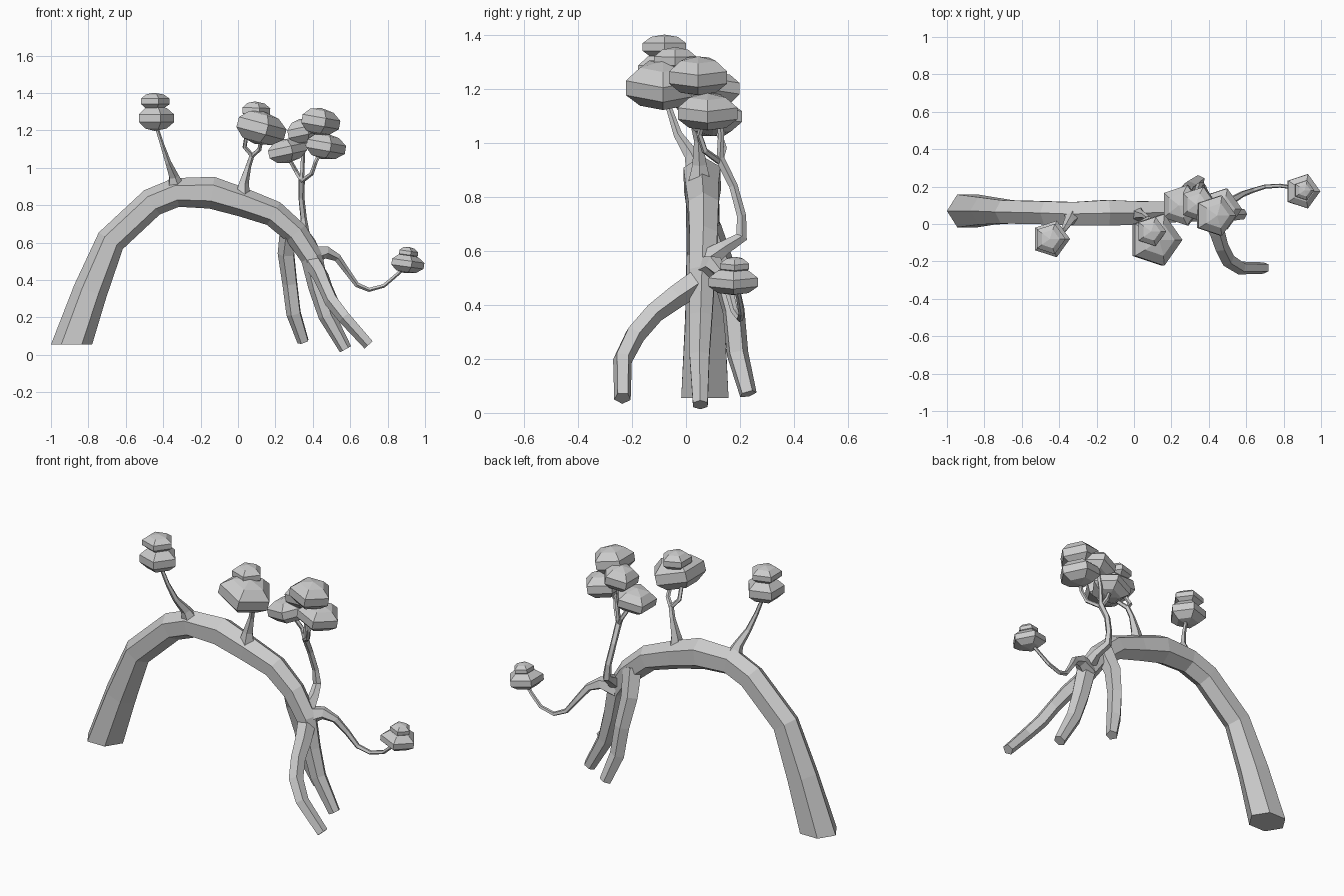
import bpy, bmesh
from math import cos, sin, pi, radians
from mathutils import Vector, Matrix


def finish(name, bm):
    bmesh.ops.recalc_face_normals(bm, faces=bm.faces)
    mesh = bpy.data.meshes.new(name)
    bm.to_mesh(mesh)
    bm.free()
    obj = bpy.data.objects.new(name, mesh)
    bpy.context.collection.objects.link(obj)
    return obj


def limb(name, pts, sides=5, width=1.0, start=None):
    """Tapered faceted tube through (x, y, z, radius) points."""
    bm = bmesh.new()
    p = [Vector(q[:3]) for q in pts]
    side, rings = Vector((0, 1, 0)), []
    for i, c in enumerate(p):
        a, b = p[max(i - 1, 0)], p[min(i + 1, len(p) - 1)]
        t = (b - a).normalized()
        if i and i < len(p) - 1:
            t = ((c - a).normalized() + (b - c).normalized()).normalized()
        if i == 0 and start:
            t = Vector(start)
        side = (side - t * side.dot(t)).normalized()
        up = side.cross(t)
        r = pts[i][3]
        rings.append([bm.verts.new(c + up * r * cos(2 * pi * k / sides)
                                   + side * r * width * sin(2 * pi * k / sides))
                      for k in range(sides)])
    for lo, hi in zip(rings, rings[1:]):
        for k in range(sides):
            n = (k + 1) % sides
            bm.faces.new((lo[k], lo[n], hi[n], hi[k]))
    bm.faces.new(rings[0])
    bm.faces.new(rings[-1])
    return finish(name, bm)


def foliage(name, x, y, z, r, h, tilt=0):
    """Squashed five-sided ball of leaves; r and h are half sizes."""
    bm = bmesh.new()
    rings = []
    for j in range(1, 5):
        a = pi * j / 5
        rings.append([bm.verts.new((r * sin(a) / 0.951 * cos(2 * pi * k / 5),
                                    r * sin(a) / 0.951 * sin(2 * pi * k / 5),
                                    h * cos(a))) for k in range(5)])
    top, bottom = bm.verts.new((0, 0, h)), bm.verts.new((0, 0, -h))
    for k in range(5):
        n = (k + 1) % 5
        bm.faces.new((top, rings[0][k], rings[0][n]))
        bm.faces.new((bottom, rings[3][n], rings[3][k]))
        for u, v in zip(rings, rings[1:]):
            bm.faces.new((u[k], v[k], v[n], u[n]))
    bm.transform(Matrix.Translation((x, y, z)) @ Matrix.Rotation(radians(tilt), 4, 'Y'))
    return finish(name, bm)


# Arched trunk running down into the middle root
limb("trunk", [
    (-0.89, 0.07, 0.055, 0.11), (-0.79, 0.07, 0.34, 0.092), (-0.68, 0.065, 0.61, 0.078),
    (-0.46, 0.06, 0.815, 0.077), (-0.33, 0.055, 0.868, 0.078), (-0.14, 0.06, 0.867, 0.086),
    (0.025, 0.06, 0.815, 0.077), (0.19, 0.065, 0.755, 0.07), (0.31, 0.065, 0.65, 0.065),
    (0.395, 0.06, 0.52, 0.06), (0.43, 0.055, 0.36, 0.053), (0.475, 0.05, 0.21, 0.046),
    (0.575, 0.053, 0.03, 0.034)], sides=6, width=0.92, start=(0, 0, 1))

# Side roots
limb("back_root", [
    (0.28, 0.08, 0.68, 0.055), (0.26, 0.135, 0.54, 0.048), (0.28, 0.175, 0.38, 0.043),
    (0.30, 0.19, 0.22, 0.042), (0.35, 0.23, 0.07, 0.033)])
limb("front_root", [
    (0.40, 0.05, 0.49, 0.05), (0.44, -0.04, 0.43, 0.045), (0.465, -0.12, 0.37, 0.04),
    (0.50, -0.19, 0.29, 0.04), (0.57, -0.235, 0.20, 0.037), (0.70, -0.235, 0.055, 0.032)])

# Branches
limb("left_branch", [
    (-0.33, 0.05, 0.88, 0.055), (-0.345, 0.02, 0.955, 0.028), (-0.375, -0.03, 1.03, 0.017),
    (-0.405, -0.06, 1.12, 0.012), (-0.44, -0.08, 1.23, 0.010)])
limb("middle_branch", [
    (0.02, 0.05, 0.83, 0.05), (0.03, 0.05, 0.92, 0.028), (0.055, 0.045, 1.01, 0.016),
    (0.075, 0.03, 1.07, 0.014)])
limb("right_branch", [
    (0.39, 0.07, 0.56, 0.045), (0.385, 0.14, 0.61, 0.028), (0.36, 0.205, 0.65, 0.023),
    (0.35, 0.205, 0.73, 0.018), (0.338, 0.175, 0.84, 0.017), (0.34, 0.125, 0.94, 0.018)])
limb("drooping_branch", [
    (0.39, 0.07, 0.53, 0.055), (0.47, 0.105, 0.55, 0.035), (0.53, 0.13, 0.52, 0.022),
    (0.58, 0.16, 0.45, 0.017), (0.635, 0.18, 0.375, 0.014), (0.70, 0.20, 0.348, 0.012),
    (0.78, 0.205, 0.37, 0.011), (0.85, 0.195, 0.43, 0.010), (0.90, 0.18, 0.48, 0.010)])

# Forked twigs
for name, pts in {
    "middle_twig_left": [(0.075, 0.03, 1.065), (0.035, 0.01, 1.11), (0.05, -0.04, 1.2)],
    "middle_twig_right": [(0.075, 0.03, 1.065), (0.115, 0.0, 1.10), (0.13, -0.06, 1.18)],
    "right_twig_left": [(0.34, 0.125, 0.93), (0.31, 0.14, 0.98), (0.26, 0.11, 1.07)],
    "right_twig_right": [(0.34, 0.125, 0.93), (0.395, 0.07, 0.97), (0.415, 0.05, 1.03),
                         (0.45, 0.07, 1.10)],
    "right_twig_middle": [(0.34, 0.125, 0.93), (0.345, 0.13, 1.03), (0.35, 0.11, 1.18)],
}.items():
    limb(name, [(*q, 0.013 - 0.001 * i) for i, q in enumerate(pts)])

# Foliage clumps
for i, args in enumerate([
    (-0.445, -0.08, 1.265, 0.103, 0.068, 0), (-0.45, -0.08, 1.355, 0.085, 0.046, 0),
    (0.112, -0.085, 1.215, 0.145, 0.09, 15), (0.09, -0.04, 1.305, 0.082, 0.05, 2),
    (0.254, 0.10, 1.09, 0.113, 0.066, -12), (0.432, 0.045, 1.248, 0.113, 0.073, 10),
    (0.46, 0.08, 1.115, 0.116, 0.07, 10), (0.345, 0.105, 1.195, 0.098, 0.068, -12),
    (0.899, 0.175, 0.488, 0.096, 0.052, 8), (0.907, 0.18, 0.545, 0.056, 0.033, 8),
], 1):
    foliage(f"foliage_{i}", *args)
